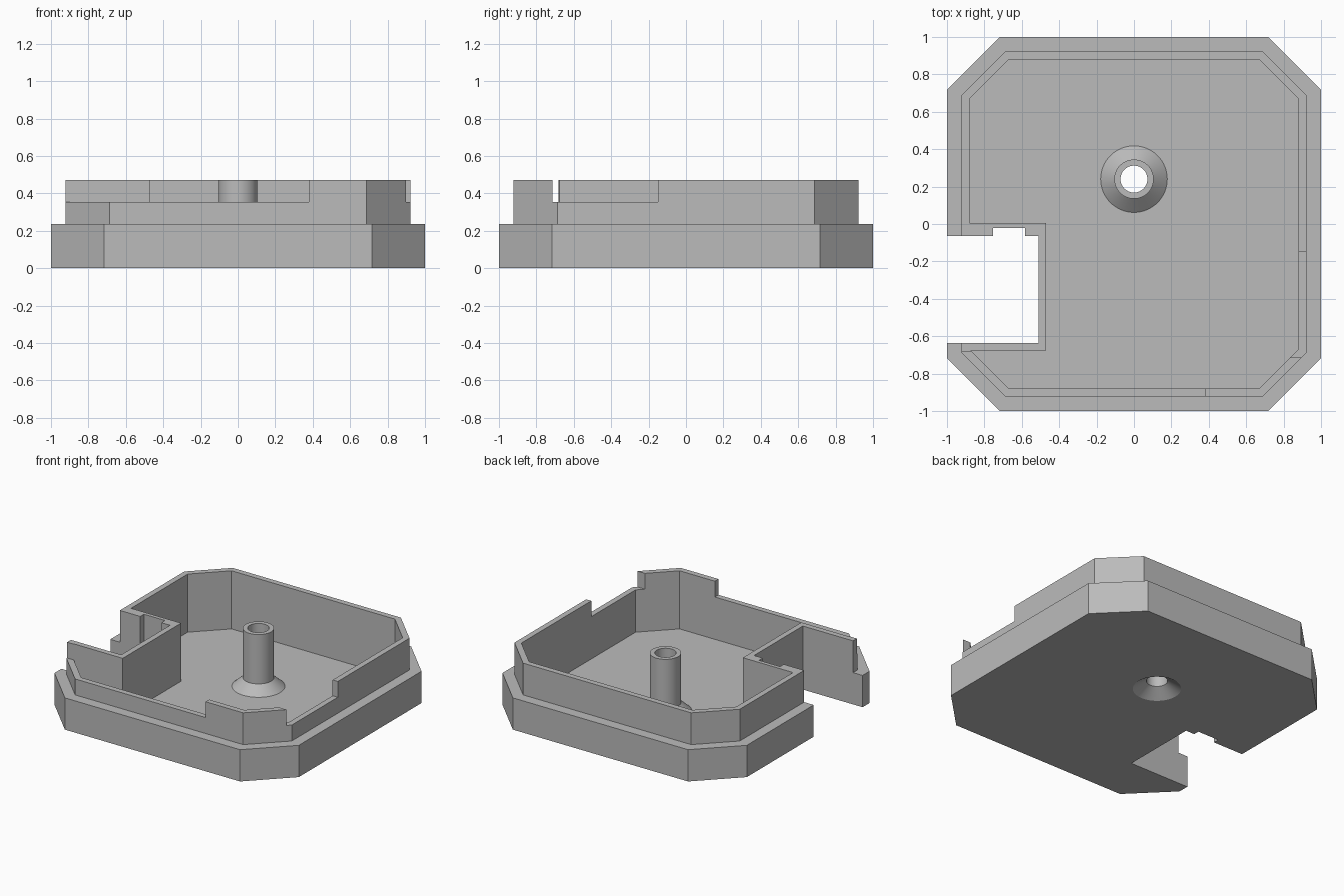
import bpy, bmesh, math

cube = bpy.data.objects.get("Cube")
if cube:
    bpy.data.objects.remove(cube, do_unlink=True)

grey = bpy.data.materials.new("plain grey")
grey.use_nodes = True
grey.diffuse_color = (0.5, 0.5, 0.5, 1)
grey.node_tree.nodes["Principled BSDF"].inputs["Base Color"].default_value = (0.5, 0.5, 0.5, 1)

TOP, LEDGE, LOW, FLOOR = 0.47, 0.235, 0.353, 0.04


def finish(name, bm):
    bmesh.ops.recalc_face_normals(bm, faces=bm.faces)
    mesh = bpy.data.meshes.new(name)
    bm.to_mesh(mesh)
    bm.free()
    mesh.materials.append(grey)
    obj = bpy.data.objects.new(name, mesh)
    bpy.context.collection.objects.link(obj)
    return obj


def prism(name, outline, z0, z1):
    bm = bmesh.new()
    face = bm.faces.new([bm.verts.new((x, y, z0)) for x, y in outline])
    up = bmesh.ops.extrude_face_region(bm, geom=[face])["geom"]
    bmesh.ops.translate(bm, vec=(0, 0, z1 - z0),
                        verts=[v for v in up if isinstance(v, bmesh.types.BMVert)])
    return finish(name, bm)


def box(name, x0, x1, y0, y1, z0, z1):
    return prism(name, [(x0, y0), (x1, y0), (x1, y1), (x0, y1)], z0, z1)


def octagon(half, flat):
    return [(flat, -half), (half, -flat), (half, flat), (flat, half),
            (-flat, half), (-half, flat), (-half, -flat), (-flat, -half)]


def lathe(name, profile, x, y, sides=64):
    bm = bmesh.new()
    pts = [bm.verts.new((x + r, y, z)) for r, z in profile]
    edges = [bm.edges.new(pair) for pair in zip(pts, pts[1:])]
    bmesh.ops.spin(bm, geom=pts + edges, cent=(x, y, 0), axis=(0, 0, 1),
                   angle=math.tau, steps=sides)
    bmesh.ops.remove_doubles(bm, verts=bm.verts, dist=1e-5)
    return finish(name, bm)


def combine(target, other, operation):
    bpy.context.view_layer.objects.active = target
    mod = target.modifiers.new("combine", 'BOOLEAN')
    mod.object, mod.operation, mod.solver = other, operation, 'EXACT'
    bpy.ops.object.modifier_apply(modifier=mod.name)
    bpy.data.objects.remove(other, do_unlink=True)


# Wide base with a narrower rim on top
tray = prism("tray_body", octagon(1.0, 0.717), 0, LEDGE)
combine(tray, prism("rim", octagon(0.922, 0.688), 0.1, TOP), 'UNION')

# Hollow interior, stepping around the side pocket
inner = octagon(0.88, 0.668)
pocket_step = [(-0.88, 0.006), (-0.47, 0.006), (-0.47, -0.677), (-0.871, -0.677)]
cavity = inner[:6] + pocket_step + inner[7:]
combine(tray, prism("cavity_cutter", cavity, FLOOR, 0.6), 'DIFFERENCE')

# Side pocket, its groove, and the lowered stretches of rim
cutters = [
    box("pocket_cutter", -1.2, -0.511, -0.636, -0.065, -0.1, 0.6),
    box("groove_cutter", -0.755, -0.582, -0.2, -0.022, -0.1, 0.6),
    box("front_rim_cutter", -1.2, 0.38, -1.2, -0.681, LOW, 0.6),
    box("left_rim_cutter", 0.8, 1.2, -0.713, -0.15, LOW, 0.6),
]
for cutter in cutters:
    combine(tray, cutter, 'DIFFERENCE')

# Hollow screw post with a flared foot and a countersunk hole
post = [(0, 0.02), (0.178, 0.02), (0.178, FLOOR), (0.105, 0.105), (0.105, TOP), (0, TOP)]
hole = [(0, -0.02), (0.192, -0.02), (0.072, 0.06), (0.072, 0.6), (0, 0.6)]
combine(tray, lathe("screw_post", post, 0, 0.24), 'UNION')
combine(tray, lathe("hole_cutter", hole, 0, 0.24), 'DIFFERENCE')

bpy.ops.object.select_all(action='DESELECT')
tray.select_set(True)
bpy.context.view_layer.objects.active = tray
bpy.ops.object.shade_smooth_by_angle(angle=math.radians(25))
